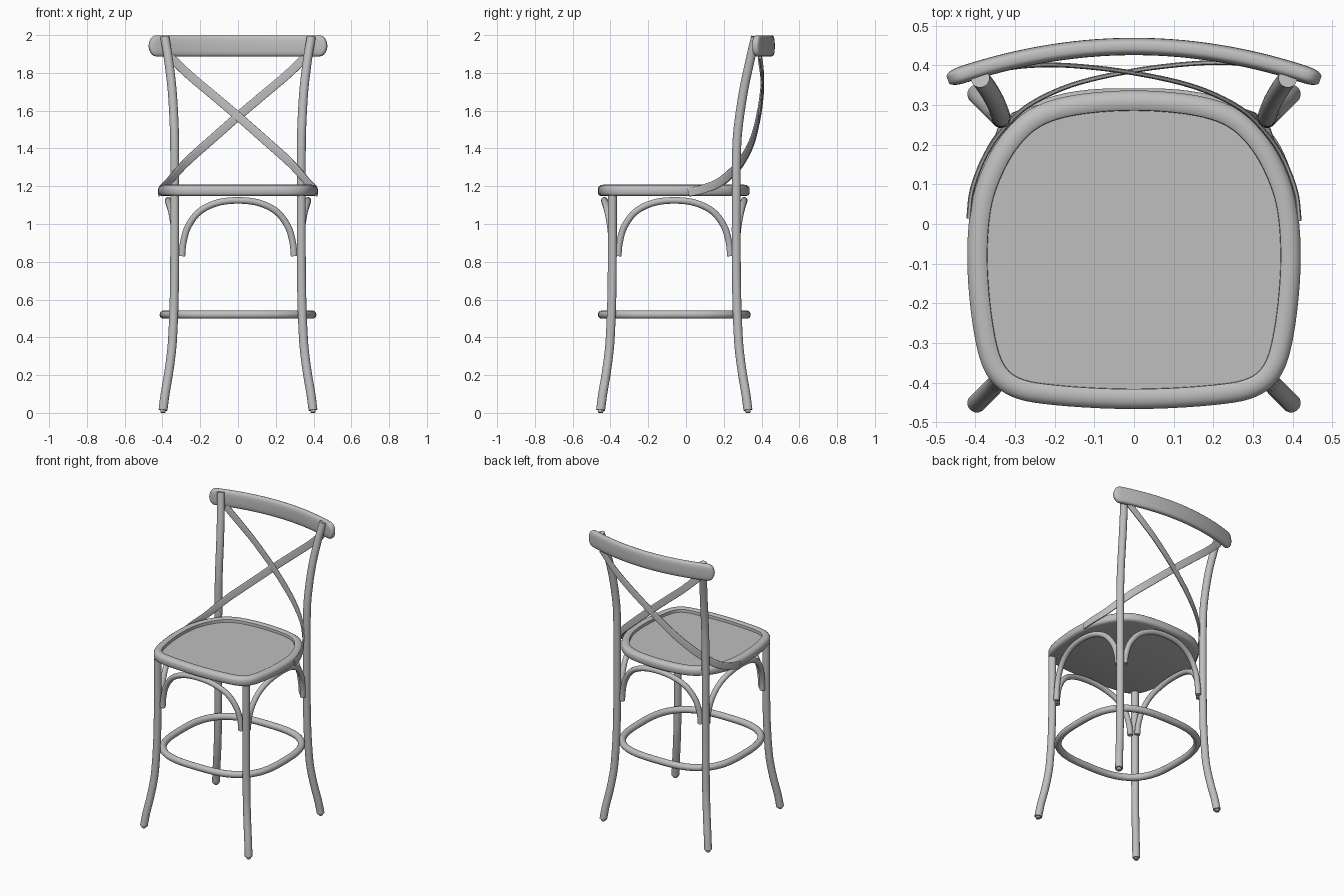
import bpy, bmesh, math
from mathutils import Vector

if "Cube" in bpy.data.objects:
    bpy.data.objects.remove(bpy.data.objects["Cube"], do_unlink=True)

GREY = (0.52, 0.52, 0.52, 1.0)
mat = bpy.data.materials.new("grey paint")
mat.use_nodes = True
mat.diffuse_color = GREY
mat.node_tree.nodes["Principled BSDF"].inputs["Base Color"].default_value = GREY

CY = -0.062          # y of the centre of the leg square


def finish(name, bm):
    bmesh.ops.recalc_face_normals(bm, faces=bm.faces[:])
    me = bpy.data.meshes.new(name)
    bm.to_mesh(me)
    bm.free()
    me.materials.append(mat)
    ob = bpy.data.objects.new(name, me)
    bpy.context.scene.collection.objects.link(ob)
    bpy.ops.object.select_all(action='DESELECT')
    ob.select_set(True)
    bpy.context.view_layer.objects.active = ob
    bpy.ops.object.shade_smooth_by_angle(angle=math.radians(40))
    return ob


def smooth(points, steps=5):
    """Catmull-Rom curve through the points."""
    p = [Vector(q) for q in points]
    p = [2 * p[0] - p[1]] + p + [2 * p[-1] - p[-2]]
    out = []
    for a, b, c, d in zip(p, p[1:], p[2:], p[3:]):
        for k in range(steps):
            t = k / steps
            out.append(0.5 * (2 * b + (c - a) * t + (2 * a - 5 * b + 4 * c - d) * t * t
                              + (3 * b - a - 3 * c + d) * t ** 3))
    return out + [p[-2]]


def oval(a, b, n=16, power=2.0):
    """Superellipse section; a higher power is squarer."""
    out = []
    for i in range(n):
        t = 2 * math.pi * (i + 0.5) / n
        c, s = math.cos(t), math.sin(t)
        out.append((a * math.copysign(abs(c) ** (2 / power), c),
                    b * math.copysign(abs(s) ** (2 / power), s)))
    return out


def skin(bm, loops, closed=False):
    """Bridge vertex loops, capping the ends unless closed."""
    rings = [[bm.verts.new(co) for co in loop] for loop in loops]
    n = len(rings[0])
    pairs = list(zip(rings, rings[1:])) + ([(rings[-1], rings[0])] if closed else [])
    for r, s in pairs:
        for i in range(n):
            j = (i + 1) % n
            bm.faces.new((r[i], r[j], s[j], s[i]))
    if not closed:
        bm.faces.new(rings[0])
        bm.faces.new(rings[-1])


def sweep(name, path, section, ref, closed=False, scale=None):
    ref = Vector(ref)
    n = len(path)
    loops = []
    for i, p in enumerate(path):
        if closed:
            t = path[(i + 1) % n] - path[i - 1]
        else:
            t = path[min(i + 1, n - 1)] - path[max(i - 1, 0)]
        t.normalize()
        side = t.cross(ref).normalized()
        up = side.cross(t)
        su, sv = scale[i] if scale else (1, 1)
        loops.append([p + side * u * su + up * v * sv for u, v in section])
    bm = bmesh.new()
    skin(bm, loops, closed)
    return finish(name, bm)


# Seat: rounded outline with a raised rim around a sunken panel
half = [(0, -0.467), (0.2, -0.457), (0.31, -0.435), (0.372, -0.38), (0.403, -0.28),
        (0.42, -0.12), (0.415, 0.02), (0.39, 0.12), (0.338, 0.218), (0.265, 0.288),
        (0.16, 0.324), (0, 0.337)]
ctrl = half + [(-x, y) for x, y in half[-2:0:-1]]
m = len(ctrl)
dense = smooth([(x, y, 0) for x, y in ctrl[-2:] + ctrl + ctrl[:3]], 5)
outline = dense[10:10 + 5 * m]


def inset(d, z):
    k = len(outline)
    loop = []
    for i, p in enumerate(outline):
        t = (outline[(i + 1) % k] - outline[i - 1]).normalized()
        loop.append(Vector((p.x - t.y * d, p.y + t.x * d, z)))
    return loop


rim = [(0.02, 1.147), (0.006, 1.152), (0, 1.162), (0, 1.188), (0.005, 1.198),
       (0.016, 1.206), (0.03, 1.208), (0.044, 1.206), (0.05, 1.202), (0.051, 1.183)]
bm = bmesh.new()
skin(bm, [inset(d, z) for d, z in rim])
finish("seat", bm)

# Legs: flared at the foot; the back pair run on up to the top rail
flare = [(0.397, 0.015), (0.386, 0.1), (0.369, 0.2), (0.355, 0.3), (0.346, 0.4),
         (0.338, 0.6), (0.335, 0.85), (0.335, 1.15)]
upper = [(0.335, 0.267, 1.35), (0.337, 0.275, 1.5), (0.348, 0.304, 1.7),
         (0.368, 0.34, 1.87), (0.388, 0.368, 1.99)]
for sx, hand in ((-1, "right"), (1, "left")):
    for sy, end in ((-1, "front"), (1, "back")):
        pts = [(sx * d, CY + sy * (d - 0.007), z) for d, z in flare]
        if sy > 0:
            pts += [(sx * x, y, z) for x, y, z in upper]
        sweep(f"{end}_{hand}_leg", smooth(pts), oval(0.024, 0.024), (0, 1, 0))
        foot = Vector((sx * 0.397, CY + sy * 0.39, 0))
        bm = bmesh.new()
        skin(bm, [[foot + Vector((u, v, z)) for u, v in oval(r, r, 12)]
                  for r, z in ((0.011, 0), (0.015, 0.004), (0.015, 0.03))])
        finish(f"{end}_{hand}_glide", bm)

# Footrest hoop held inside the legs
hoop = [Vector((x, y + CY, 0.52)) for x, y in oval(0.393, 0.383, 96, 2.9)]
sweep("footrest_ring", hoop, oval(0.022, 0.022), (0, 0, 1), closed=True)

# Bent arches under the seat, one on each side, bowed outward at the crown
arch = [(0.297, 0.328, 0.83), (0.29, 0.33, 0.9), (0.265, 0.338, 0.985), (0.205, 0.352, 1.065),
        (0.11, 0.366, 1.112), (0, 0.37, 1.125)]
arch += [(-x, y, z) for x, y, z in arch[-2::-1]]
for k, side in enumerate(("back", "right", "front", "left")):
    c, s = (1, 0, -1, 0)[k], (0, 1, 0, -1)[k]
    pts = [(c * x - s * y, CY + s * x + c * y, z) for x, y, z in arch]
    sweep(f"{side}_arch", smooth(pts), oval(0.018, 0.018, 12), (-s, c, 0))

# Top rail: curved, rounded bar tapering to round ends
rail, taper = [], []
N = 48
for i in range(N + 1):
    x = 0.47 * math.sin(math.pi * (i / N - 0.5))
    rail.append(Vector((x, 0.448 - 0.38 * x * x, 1.943)))
    e = max(0.0, (abs(x) - 0.425) / 0.045)
    f = max(0.12, (1 - min(e, 1) ** 2.6) ** 0.5)
    taper.append((0.35 + 0.65 * f, f))
sweep("top_rail", rail, oval(0.022, 0.056, 24, 3.2), (0, 0, 1), scale=taper)

# Crossed back straps, wrapping from the seat sides up to the rail
strap = [(-0.417, 0.015, 1.168), (-0.408, 0.085, 1.183), (-0.375, 0.17, 1.215),
         (-0.325, 0.242, 1.272), (-0.26, 0.3, 1.34), (-0.15, 0.35, 1.438), (0, 0.384, 1.57),
         (0.15, 0.402, 1.697), (0.26, 0.403, 1.79), (0.365, 0.39, 1.89)]
for sx, hand in ((1, "right"), (-1, "left")):
    pts = [(sx * x, y + 0.003 * sx, z) for x, y, z in strap]
    sweep(f"{hand}_cross_strap", smooth(pts), oval(0.006, 0.023, 16, 5), (0, 0, 1))
